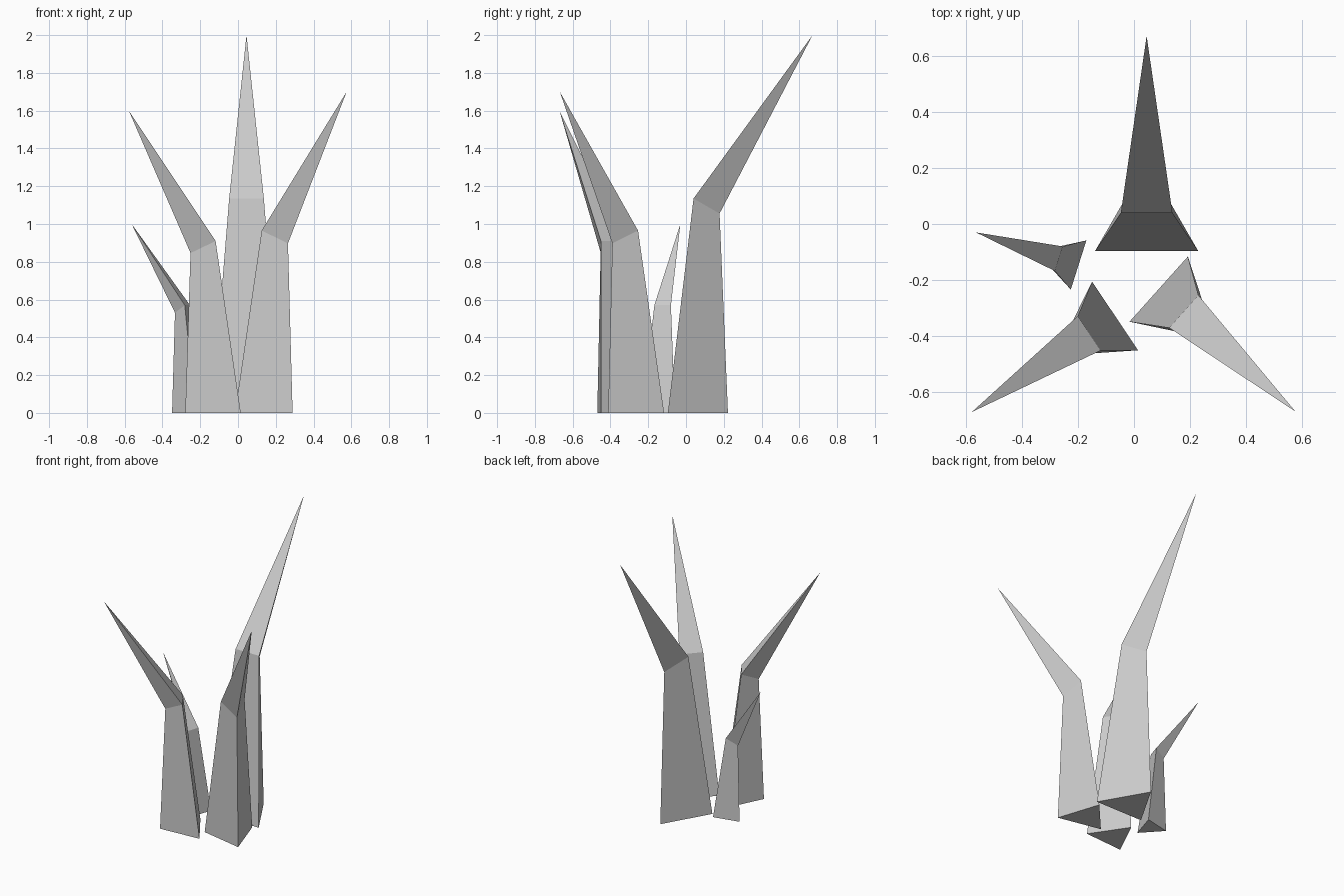
import bpy, bmesh
from math import sqrt, cos, sin, radians
from mathutils import Vector

if "Cube" in bpy.data.objects:
    bpy.data.objects.remove(bpy.data.objects["Cube"])

BEND = radians(30)  # tilt of the triangular joint between shaft and point


def triangle(edge_mid, out, radius, tilt):
    """Equilateral triangle: inner edge centred on edge_mid, apex along out, tilted down."""
    side = Vector((-out.y, out.x, 0)) * radius * sqrt(3) / 2
    apex = out * cos(tilt) - Vector((0, 0, sin(tilt)))
    return [edge_mid + side, edge_mid - side, edge_mid + apex * radius * 1.5]


def spike(name, centre, radius, shift, height, tip):
    """Three-sided tapering shaft that bends outward into a point."""
    c, tip = Vector((*centre, 0)), Vector(tip)
    out = Vector((tip.x - c.x, tip.y - c.y, 0)).normalized()
    base = triangle(c - out * radius / 2, out, radius, 0)
    joint = triangle(c + out * shift + Vector((0, 0, height)), out, radius / 2, BEND)

    bm = bmesh.new()
    b = [bm.verts.new(p) for p in base]
    j = [bm.verts.new(p) for p in joint]
    t = bm.verts.new(tip)
    bm.faces.new(b)
    for i in range(3):
        k = (i + 1) % 3
        bm.faces.new((b[i], b[k], j[k], j[i]))
        bm.faces.new((j[i], j[k], t))
    bmesh.ops.recalc_face_normals(bm, faces=bm.faces)
    mesh = bpy.data.meshes.new(name)
    bm.to_mesh(mesh)
    bm.free()
    bpy.context.collection.objects.link(bpy.data.objects.new(name, mesh))


# Cluster of four spikes leaning away from the middle
spike("back_spike", (0.045, 0.01), 0.212, 0.03, 1.135, (0.045, 0.67, 2.0))
spike("right_spike", (0.155, -0.292), 0.18, 0.03, 0.965, (0.575, -0.668, 1.7))
spike("left_spike", (-0.138, -0.375), 0.17, 0.026, 0.91, (-0.578, -0.67, 1.6))
spike("small_spike", (-0.248, -0.13), 0.106, 0.021, 0.57, (-0.563, -0.03, 1.0))
